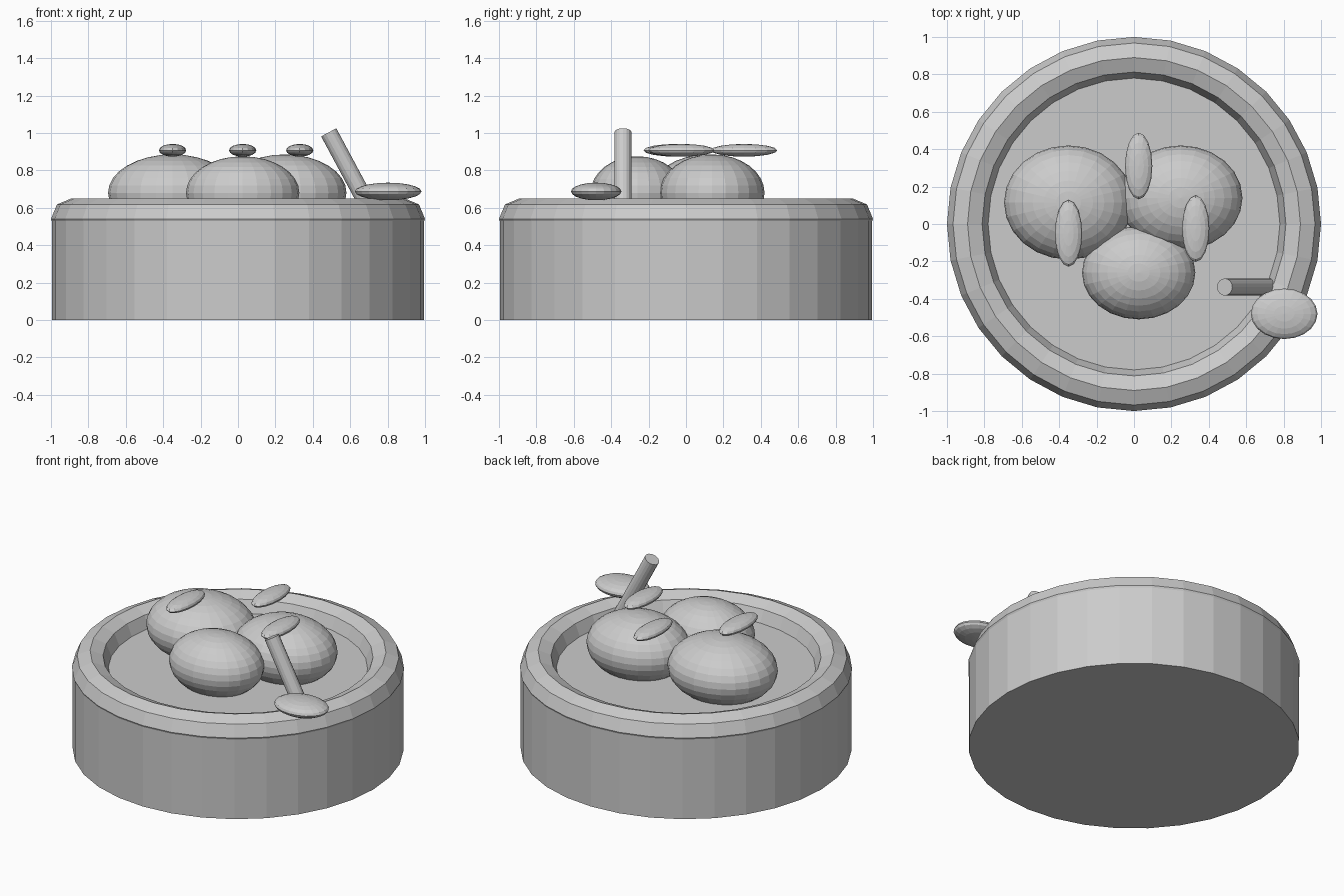
import bpy
from math import radians
from mathutils import Vector

if "Cube" in bpy.data.objects:
    bpy.data.objects.remove(bpy.data.objects["Cube"], do_unlink=True)

GREY = (0.6, 0.6, 0.6, 1)
clay = bpy.data.materials.new("plain grey")
clay.use_nodes = True
clay.diffuse_color = GREY
clay.node_tree.nodes["Principled BSDF"].inputs["Base Color"].default_value = GREY


def finish(name):
    """Name the newest object and give it the flat grey."""
    obj = bpy.context.object
    obj.name = name
    obj.data.materials.append(clay)
    return obj


def cylinder(name, radius, start, end, sides):
    start, end = Vector(start), Vector(end)
    axis = end - start
    bpy.ops.mesh.primitive_cylinder_add(
        vertices=sides, radius=radius, depth=axis.length,
        location=(start + end) / 2,
        rotation=axis.to_track_quat('Z', 'Y').to_euler())
    return finish(name)


def ellipsoid(name, centre, radii, segments, rings):
    bpy.ops.mesh.primitive_uv_sphere_add(
        segments=segments, ring_count=rings, radius=1, location=centre)
    obj = finish(name)
    obj.scale = radii
    return obj


# Bowl: straight wall, rounded rim and the surface of the contents
bpy.ops.mesh.primitive_cylinder_add(vertices=32, radius=0.995, depth=0.53,
                                    location=(0, 0, 0.265))
finish("bowl_wall")
bpy.ops.mesh.primitive_torus_add(major_radius=0.89, minor_radius=0.11,
                                 major_segments=32, minor_segments=8,
                                 location=(0, 0, 0.54))
finish("bowl_rim")
bpy.ops.mesh.primitive_cylinder_add(vertices=32, radius=0.79, depth=0.04,
                                    location=(0, 0, 0.52))
finish("filling_surface")

# Three rounded scoops resting in the filling
ellipsoid("scoop_back_right", (-0.35, 0.115, 0.68), (0.345, 0.305, 0.205), 24, 16)
ellipsoid("scoop_back_left", (0.25, 0.14, 0.68), (0.33, 0.28, 0.205), 24, 16)
ellipsoid("scoop_front", (0.025, -0.26, 0.68), (0.303, 0.25, 0.195), 24, 16)

# Slim leaves lying on top
for side, x, y in (("right", -0.35, -0.05), ("back", 0.025, 0.31), ("left", 0.33, -0.025)):
    ellipsoid("leaf_" + side, (x, y, 0.907), (0.073, 0.178, 0.034), 16, 8)

# Spoon leaning on the rim
cylinder("spoon_handle", 0.046, (0.755, -0.337, 0.5), (0.485, -0.337, 1.003), 16)
ellipsoid("spoon_bowl", (0.803, -0.48, 0.687), (0.178, 0.135, 0.047), 20, 10)
